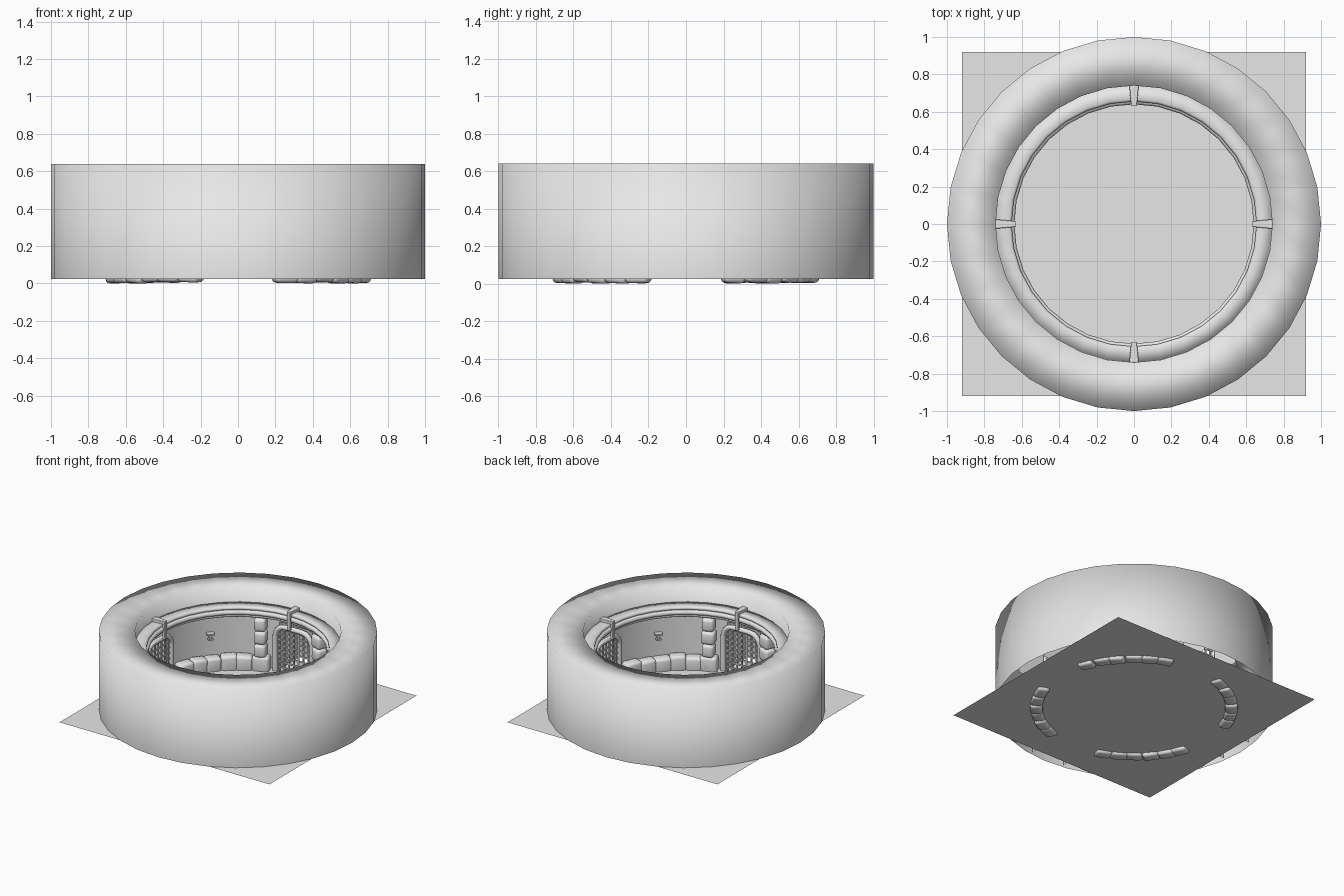
import bpy, bmesh, math, random
from mathutils import Matrix, Vector

random.seed(4)
cube = bpy.data.objects.get("Cube")
if cube:
    bpy.data.objects.remove(cube, do_unlink=True)

GREY = (0.8, 0.8, 0.8, 1)
stone = bpy.data.materials.new("pale_grey")
stone.use_nodes = True
stone.diffuse_color = GREY
stone.node_tree.nodes["Principled BSDF"].inputs["Base Color"].default_value = GREY

SIDES = 32
GROUND = 0.025
TOP = 0.64
INNER = 0.74
GATE_TOP = 0.40


def finish(name, bm, smooth=True, bevel=0):
    mesh = bpy.data.meshes.new(name)
    bm.to_mesh(mesh)
    bm.free()
    mesh.materials.append(stone)
    for p in mesh.polygons:
        p.use_smooth = smooth
    ob = bpy.data.objects.new(name, mesh)
    bpy.context.collection.objects.link(ob)
    if bevel:
        mod = ob.modifiers.new("rounded", "BEVEL")
        mod.width = bevel
        mod.segments = 3
    return ob


def polar(r, deg, z):
    a = math.radians(deg)
    return Vector((r * math.cos(a), r * math.sin(a), z))


def lathe(bm, profile, closed=False):
    step = 360 / SIDES
    rings = [[bm.verts.new(polar(r, i * step, z)) for i in range(SIDES)] for r, z in profile]
    count = len(rings) if closed else len(rings) - 1
    for k in range(count):
        a, b = rings[k], rings[(k + 1) % len(rings)]
        for i in range(SIDES):
            j = (i + 1) % SIDES
            bm.faces.new((a[i], a[j], b[j], b[i]))


def block(bm, deg, r, z, size, tilt=0):
    """Box with size (radial, tangential, height) facing the centre."""
    mat = (Matrix.Translation(polar(r, deg, z))
           @ Matrix.Rotation(math.radians(deg), 4, "Z")
           @ Matrix.Rotation(tilt, 4, "X")
           @ Matrix.Diagonal((*size, 1)))
    bmesh.ops.create_cube(bm, size=1, matrix=mat)


# Ground sheet
bm = bmesh.new()
bmesh.ops.create_grid(bm, x_segments=1, y_segments=1, size=0.92,
                      matrix=Matrix.Translation((0, 0, GROUND)))
finish("ground_sheet", bm, smooth=False)

# Hollow round wall, open underneath, with a doorway on each axis
bm = bmesh.new()
lathe(bm, [(1, GROUND), (1, TOP), (INNER, TOP), (INNER, GATE_TOP), (INNER, GROUND)])
doorways = []
for f in bm.faces:
    c = f.calc_center_median()
    off_axis = math.degrees(math.atan2(c.y, c.x)) % 90
    if c.xy.length < 0.8 and c.z < GATE_TOP and min(off_axis, 90 - off_axis) < 10:
        doorways.append(f)
bmesh.ops.delete(bm, geom=doorways, context="FACES")
finish("round_wall", bm)

# Passage sides and ceilings behind the doorways
bm = bmesh.new()
half = 360 / SIDES
for deg in range(0, 360, 90):
    pts = [(-half, GROUND), (-half, GATE_TOP), (half, GATE_TOP), (half, GROUND)]
    near = [bm.verts.new(polar(INNER, deg + a, z)) for a, z in pts]
    far = [bm.verts.new(polar(0.97, deg + a * 0.76, z)) for a, z in pts]
    for i in range(3):
        bm.faces.new((near[i], near[i + 1], far[i + 1], far[i]))
finish("gate_passages", bm, smooth=False)

# Ribbed moulding around the inside
bm = bmesh.new()
profile = [(INNER, 0.44)]
for r, z, size in [(0.68, 0.455, 0.015), (0.66, 0.485, 0.02), (0.67, 0.515, 0.015)]:
    for a in (-80, -40, 0, 40, 80):
        t = math.radians(a)
        profile.append((r - size * math.cos(t), z + size * math.sin(t)))
profile.append((INNER, 0.53))
lathe(bm, profile, closed=True)
bmesh.ops.recalc_face_normals(bm, faces=bm.faces)
finish("inner_moulding", bm)

# Tapered clips hooked over the moulding
bm = bmesh.new()
for deg in range(0, 360, 90):
    first = len(bm.verts)
    block(bm, deg, 0.685, 0.54, (0.11, 0.05, 0.025))
    block(bm, deg, 0.642, 0.475, (0.024, 0.05, 0.14))
    bm.verts.ensure_lookup_table()
    side = polar(1, deg + 90, 0)
    for v in bm.verts[first:]:
        if v.co.xy.length < 0.70:
            v.co -= side * v.co.dot(side) * 0.4
finish("moulding_clips", bm, smooth=False, bevel=0.004)

# Rough stones along the foot of the wall, between the gates
bm = bmesh.new()
COUNT = 6
for quarter in range(0, 360, 90):
    for i in range(COUNT):
        deg = quarter + 17 + (i + 0.5) * 56 / COUNT
        h = random.uniform(0.12, 0.14)
        block(bm, deg + random.uniform(-0.7, 0.7), 0.70, h / 2 + random.uniform(0, 0.008),
              (0.09, random.uniform(0.115, 0.13), h), random.uniform(-0.06, 0.06))
finish("foot_stones", bm, bevel=0.022)

# Stacked stone pillars beside the front and back gates
bm = bmesh.new()
for gate in (90, 270):
    for side in (-21.5, 21.5):
        for i in range(4):
            block(bm, gate + side, 0.70, 0.075 + i * 0.103,
                  (0.09, random.uniform(0.085, 0.105), 0.1), random.uniform(-0.05, 0.05))
finish("stone_pillars", bm, bevel=0.022)

# Barred gates
bm = bmesh.new()
for deg in range(0, 360, 90):
    side = polar(1, deg + 90, 0)

    def bar(offset, z, size):
        mat = (Matrix.Translation(polar(0.70, deg, z) + side * offset)
               @ Matrix.Rotation(math.radians(deg), 4, "Z")
               @ Matrix.Diagonal((*size, 1)))
        bmesh.ops.create_cube(bm, size=1, matrix=mat)

    for i in range(-3, 4):
        bar(i * 0.042, 0.205, (0.01, 0.01, 0.36))
    for i in range(8):
        bar(0, 0.06 + i * 0.043, (0.01, 0.31, 0.01))
finish("gate_bars", bm, smooth=False)

# Rounded gate frames
W, R, H = 0.16, 0.09, 0.385
outline = [(-W, GROUND)]
for centre, start in ((-W + R, 180), (W - R, 90)):
    for k in range(6):
        a = math.radians(start - k * 18)
        outline.append((centre + R * math.cos(a), H - R + R * math.sin(a)))
outline.append((W, GROUND))
for name, deg in (("left", 0), ("back", 90), ("right", 180), ("front", 270)):
    curve = bpy.data.curves.new(name + "_gate_frame", "CURVE")
    curve.dimensions = "3D"
    curve.bevel_depth = 0.02
    curve.bevel_resolution = 2
    spline = curve.splines.new("POLY")
    spline.points.add(len(outline) - 1)
    for point, (u, z) in zip(spline.points, outline):
        point.co = (*(polar(0.695, deg, z) + polar(u, deg + 90, 0)), 1)
    curve.materials.append(stone)
    bpy.context.collection.objects.link(bpy.data.objects.new(name + "_gate_frame", curve))

# Small wall brackets between the gates
bm = bmesh.new()
for deg in range(51, 360, 90):
    block(bm, deg, 0.715, 0.30, (0.04, 0.055, 0.012))
    block(bm, deg, 0.72, 0.28, (0.025, 0.018, 0.05))
    block(bm, deg, 0.72, 0.255, (0.03, 0.035, 0.012))
finish("wall_brackets", bm, smooth=False)
